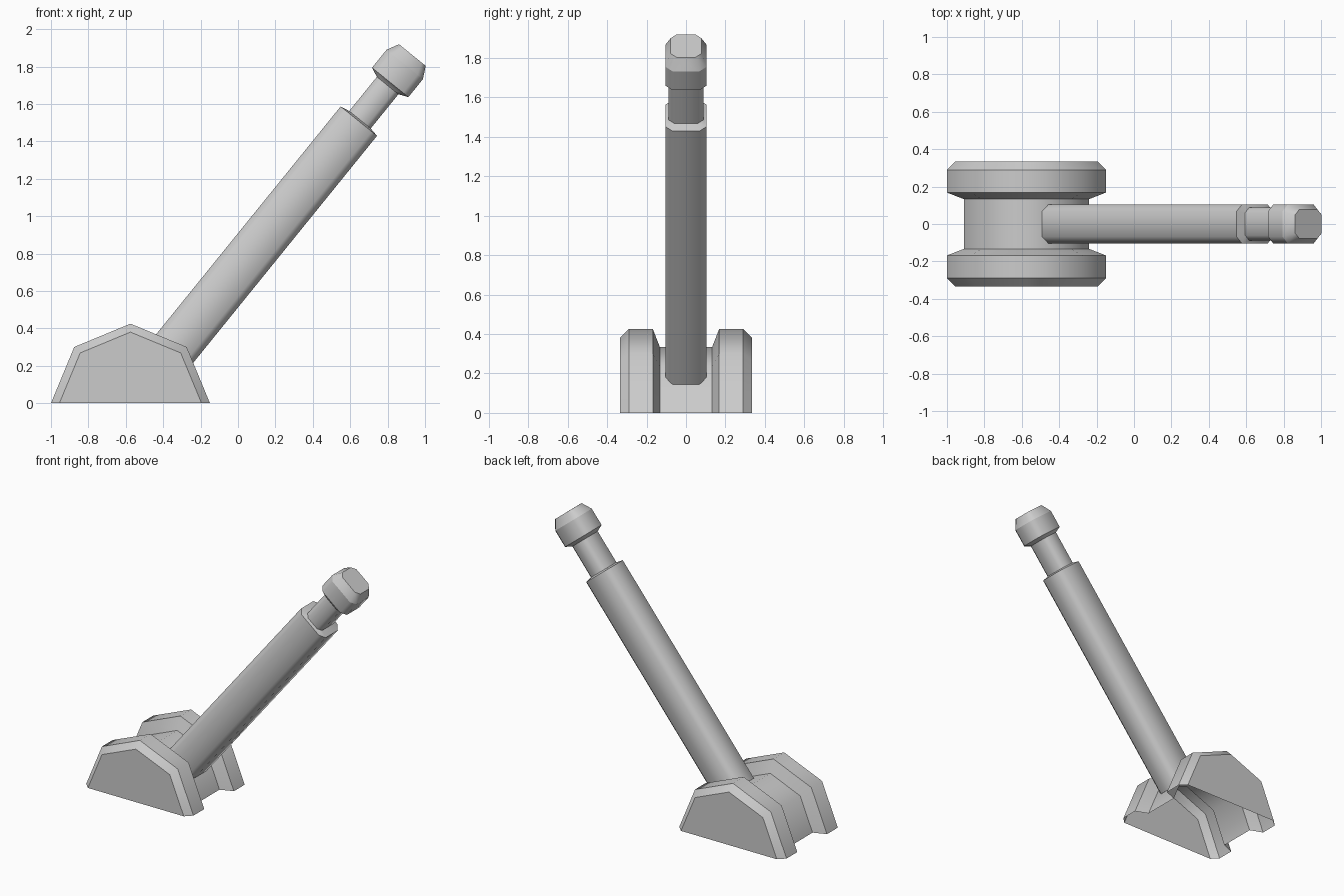
import bpy, bmesh
from math import sin, cos, pi, radians
from mathutils import Vector

if "Cube" in bpy.data.objects:
    bpy.data.objects.remove(bpy.data.objects["Cube"])

PIVOT = Vector((-0.575, 0, 0))
TILT = radians(51)


def loft(name, rings, closed):
    """Skin a list of matching rings, cap both ends, smooth around and keep ring edges sharp."""
    bm = bmesh.new()
    vs = [[bm.verts.new(p) for p in ring] for ring in rings]
    n = len(vs[0])
    for a, b in zip(vs, vs[1:]):
        for i in range(n if closed else n - 1):
            j = (i + 1) % n
            bm.faces.new((a[i], b[i], b[j], a[j]))
    bm.faces.new(vs[0])
    bm.faces.new(vs[-1][::-1])
    for f in bm.faces:
        f.smooth = True
    for ring in vs:
        for i in range(n):
            e = bm.edges.get((ring[i], ring[(i + 1) % n]))
            if e:
                e.smooth = False
    mesh = bpy.data.meshes.new(name)
    bm.to_mesh(mesh)
    bm.free()
    obj = bpy.data.objects.new(name, mesh)
    bpy.context.collection.objects.link(obj)
    return obj


def half_octagon(y, r):
    return [PIVOT + Vector((r * cos(k * pi / 4), y, r * sin(k * pi / 4))) for k in range(5)]


def lever_ring(t, v, y, c):
    """Chamfered rectangle across the lever at distance t from the pivot."""
    axis = Vector((cos(TILT), 0, sin(TILT)))
    up = Vector((-sin(TILT), 0, cos(TILT)))
    pts = [(v, y - c), (v - c, y), (c - v, y), (-v, y - c),
           (-v, c - y), (c - v, -y), (v - c, -y), (v, c - y)]
    return [PIVOT + axis * t + up * p + Vector((0, q, 0)) for p, q in pts]


# Base: hollow half spool, open underneath
half = [(0.335, 0.38), (0.29, 0.425), (0.168, 0.425), (0.133, 0.335)]
profile = [(-y, r) for y, r in half] + half[::-1]
loft("pivot_base", [half_octagon(y, r) for y, r in profile], False)

# Lever: grip, narrow neck and knob
loft("lever", [lever_ring(*s) for s in (
    (0.288, 0.125, 0.105, 0.037),
    (1.94, 0.125, 0.105, 0.037),
    (1.95, 0.074, 0.089, 0.028),
    (2.185, 0.074, 0.089, 0.028),
    (2.207, 0.125, 0.105, 0.037),
    (2.33, 0.125, 0.105, 0.037),
    (2.395, 0.092, 0.078, 0.03))], True)
